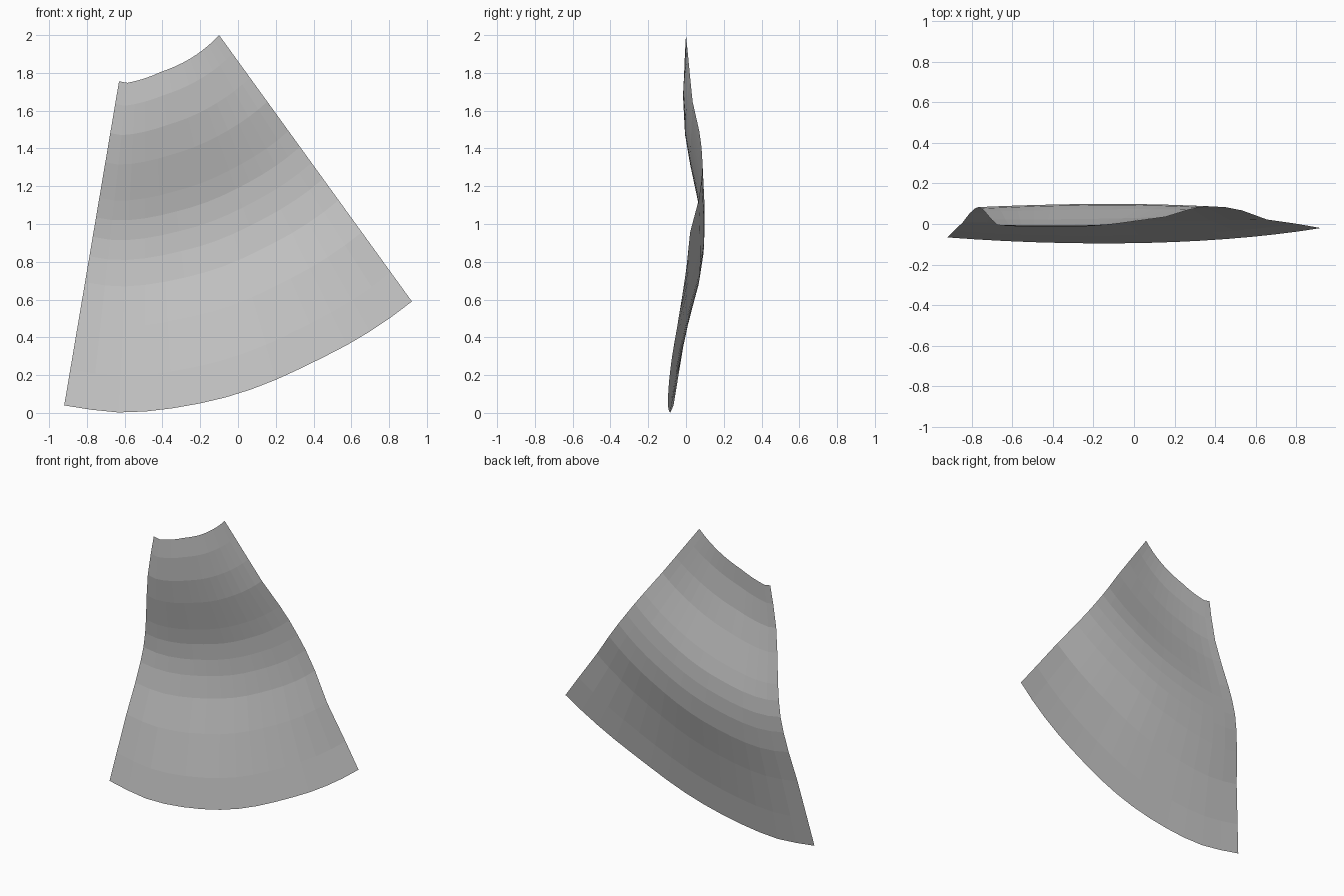
import bpy, bmesh, math

if "Cube" in bpy.data.objects:
    bpy.data.objects.remove(bpy.data.objects["Cube"])

# Fan layout in the xz plane: apex, and angles measured from straight down
APEX_X, APEX_Z = -0.496, 2.547
ANGLE_LEFT, ANGLE_RIGHT = math.radians(-9.6), math.radians(35.9)
COLUMNS = 14

# Inner and outer rim radius along the sweep (0 = left edge, 1 = right edge)
INNER = [(0, 0.803), (0.05, 0.809), (0.37, 0.745), (1, 0.675)]
OUTER = [(0, 2.543), (0.16, 2.549), (0.36, 2.514), (0.46, 2.497), (0.68, 2.447), (1, 2.416)]

# Wave depth on each row: (position from inner to outer rim, left, middle, right)
ROWS = [
    (0.00, -0.005, -0.008, 0.000),
    (0.07, -0.008, -0.014, 0.010),
    (0.16, -0.003, -0.003, 0.022),
    (0.25, 0.022, 0.025, 0.035),
    (0.36, 0.060, 0.072, 0.070),
    (0.42, 0.076, 0.093, 0.082),
    (0.48, 0.083, 0.099, 0.085),
    (0.54, 0.075, 0.096, 0.083),
    (0.62, 0.053, 0.075, 0.067),
    (0.74, 0.008, 0.012, 0.022),
    (0.89, -0.035, -0.055, 0.000),
    (1.00, -0.066, -0.093, -0.020),
]


def lookup(table, u):
    for (a, va), (b, vb) in zip(table, table[1:]):
        if u <= b:
            return va + (vb - va) * (u - a) / (b - a)
    return table[-1][1]


def blend(left, middle, right, u):
    # parabola through the three depths
    return (left * (1 - u) * (1 - 2 * u) + middle * 4 * u * (1 - u)
            + right * u * (2 * u - 1))


# Wavy fan-shaped sheet
bm = bmesh.new()
grid = []
for t, left, middle, right in ROWS:
    row = []
    for i in range(COLUMNS + 1):
        u = i / COLUMNS
        angle = ANGLE_LEFT + (ANGLE_RIGHT - ANGLE_LEFT) * u
        r0, r1 = lookup(INNER, u), lookup(OUTER, u)
        r = r0 + (r1 - r0) * t
        row.append(bm.verts.new((APEX_X + r * math.sin(angle),
                                 blend(left, middle, right, u),
                                 max(0.0, APEX_Z - r * math.cos(angle)))))
    grid.append(row)
for upper, lower in zip(grid, grid[1:]):
    for i in range(COLUMNS):
        bm.faces.new((upper[i], lower[i], lower[i + 1], upper[i + 1]))

mesh = bpy.data.meshes.new("fan_sheet")
bm.to_mesh(mesh)
bm.free()
sheet = bpy.data.objects.new("fan_sheet", mesh)
bpy.context.collection.objects.link(sheet)

# Plain grey material
grey = bpy.data.materials.new("light_grey")
grey.diffuse_color = (0.55, 0.55, 0.55, 1)
grey.use_nodes = True
grey.node_tree.nodes["Principled BSDF"].inputs["Base Color"].default_value = grey.diffuse_color
mesh.materials.append(grey)
